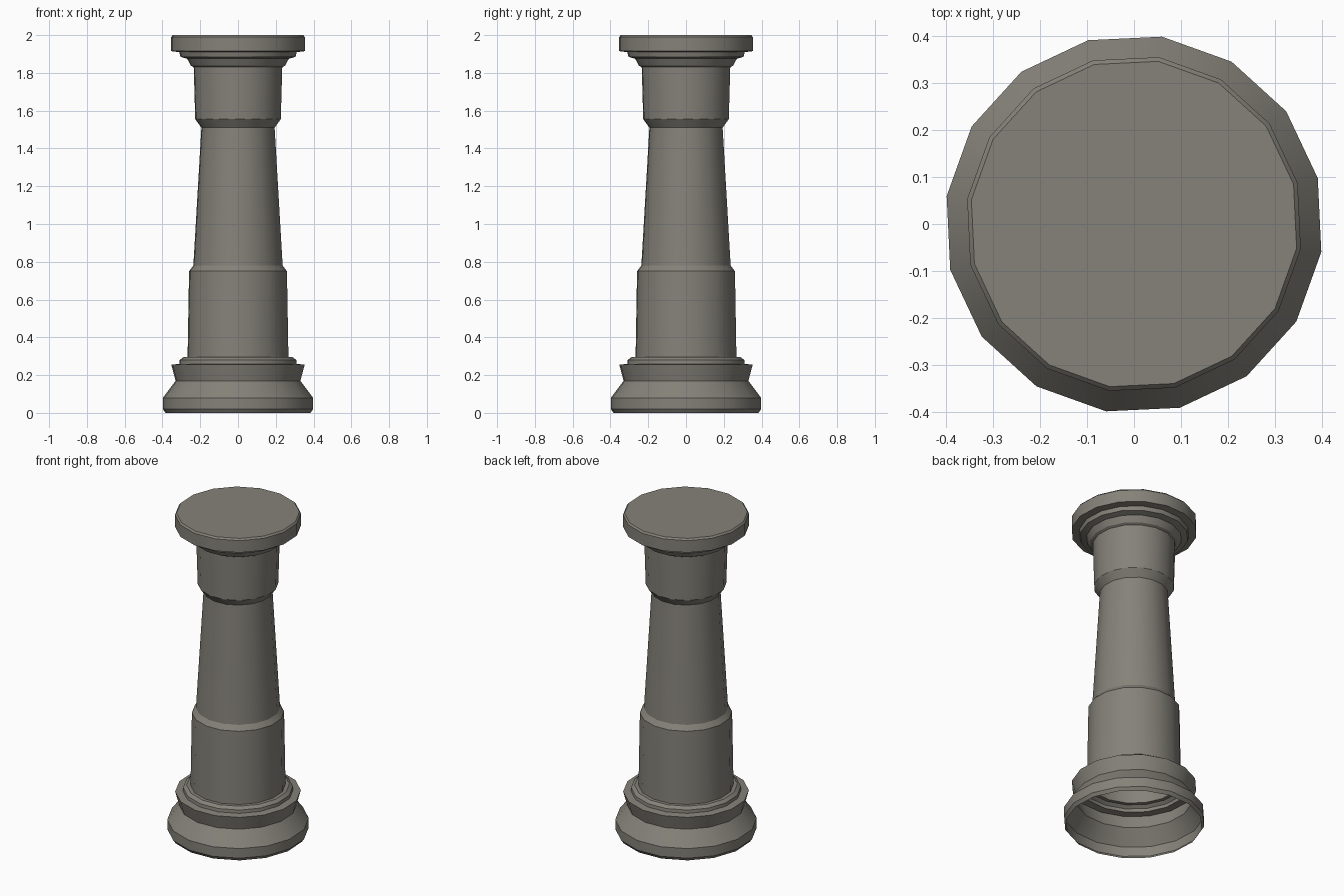
import bpy, bmesh, math

if "Cube" in bpy.data.objects:
    bpy.data.objects.remove(bpy.data.objects["Cube"])

SIDES = 16
TWIST = math.radians(14)

stone = bpy.data.materials.new("warm grey stone")
stone.diffuse_color = (0.235, 0.223, 0.192, 1)
stone.use_nodes = True
stone.node_tree.nodes["Principled BSDF"].inputs["Base Color"].default_value = stone.diffuse_color

# Column profile (radius, height), open at the bottom and capped at the top
profile = [
    (0.388, 0.00), (0.402, 0.02), (0.402, 0.08),      # plinth
    (0.334, 0.17), (0.357, 0.255),                    # flare and collar
    (0.314, 0.26), (0.312, 0.28), (0.292, 0.295),     # stepped ring
    (0.270, 0.295), (0.262, 0.75),                    # lower drum
    (0.239, 0.78), (0.196, 1.51),                     # tapered shaft
    (0.229, 1.555), (0.237, 1.83),                    # upper drum
    (0.252, 1.838), (0.272, 1.875),                   # neck mouldings
    (0.308, 1.885), (0.314, 1.91),
    (0.358, 1.915), (0.358, 1.99), (0.349, 2.00),     # top slab
]

bm = bmesh.new()
rings = []
for r, z in profile:
    rings.append([bm.verts.new((r * math.cos(TWIST + 2 * math.pi * i / SIDES),
                                r * math.sin(TWIST + 2 * math.pi * i / SIDES), z))
                  for i in range(SIDES)])
for lo, hi in zip(rings, rings[1:]):
    for i in range(SIDES):
        j = (i + 1) % SIDES
        bm.faces.new((lo[i], lo[j], hi[j], hi[i]))
bm.faces.new(rings[-1])

mesh = bpy.data.meshes.new("column")
bm.to_mesh(mesh)
bm.free()
mesh.materials.append(stone)
column = bpy.data.objects.new("column", mesh)
bpy.context.collection.objects.link(column)

# Smooth around the column, crisp at each moulding
for p in mesh.polygons:
    p.use_smooth = True
sharp = {tuple(sorted((k * SIDES + i, k * SIDES + (i + 1) % SIDES)))
         for k in range(len(profile)) for i in range(SIDES)}
for e in mesh.edges:
    e.use_edge_sharp = tuple(sorted(e.vertices)) in sharp
